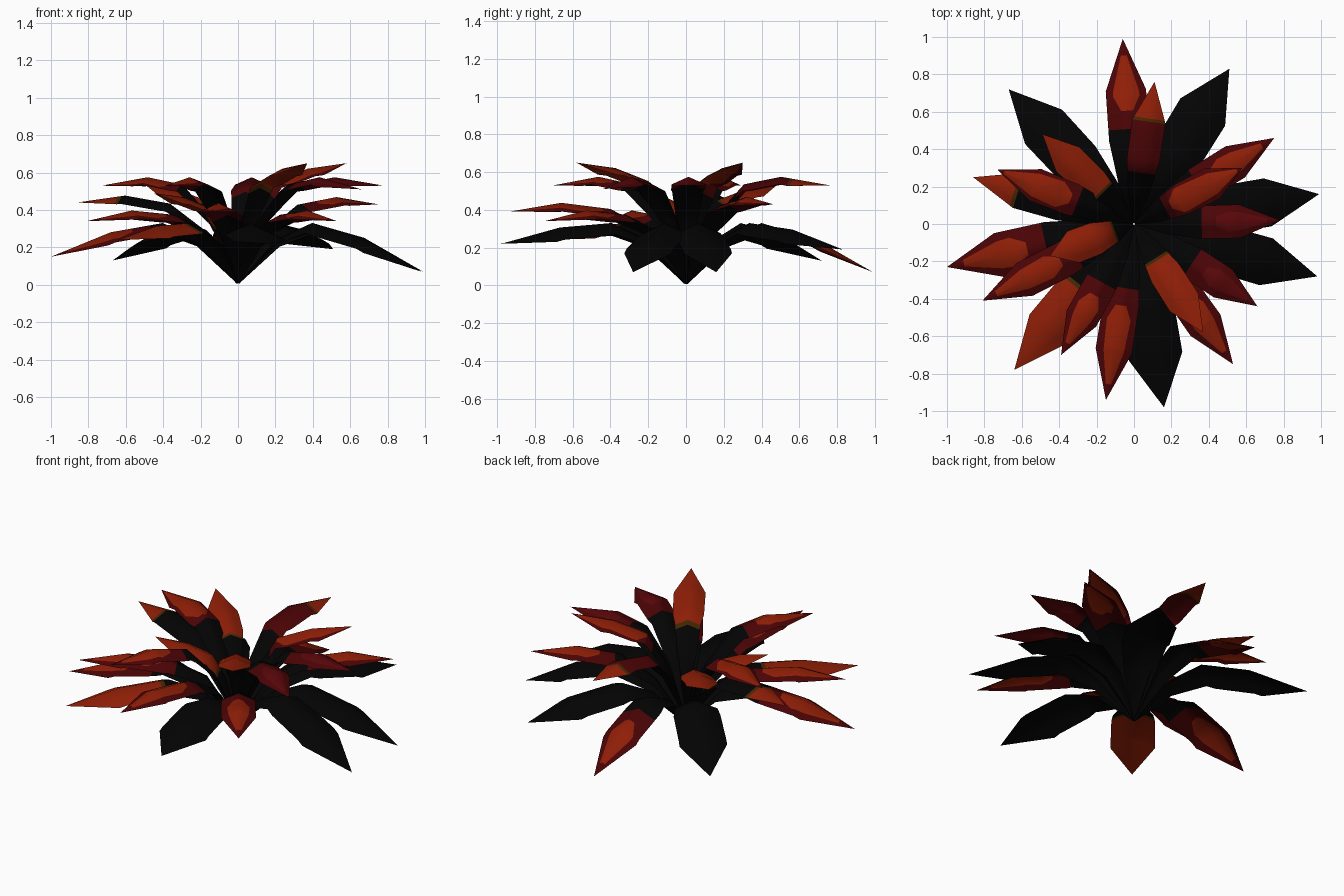
import bpy, bmesh, math

cube = bpy.data.objects.get("Cube")
if cube:
    bpy.data.objects.remove(cube, do_unlink=True)


def make_material(name, rgb):
    m = bpy.data.materials.new(name)
    m.use_nodes = True
    m.diffuse_color = (*rgb, 1)
    node = m.node_tree.nodes["Principled BSDF"]
    node.inputs["Base Color"].default_value = (*rgb, 1)
    node.inputs["Roughness"].default_value = 0.9
    return m


BLACK, RED, ORANGE, CRIMSON, OLIVE = range(5)
MATERIALS = [
    make_material("leaf black", (0.001, 0.001, 0.001)),
    make_material("dark red", (0.068, 0.001, 0.0015)),
    make_material("burnt orange", (0.27, 0.013, 0.002)),
    make_material("crimson", (0.1, 0.002, 0.003)),
    make_material("olive", (0.06, 0.02, 0.001)),
]


def lerp_table(table, s):
    """Piecewise linear lookup in a list of (position, value) pairs."""
    for (a, va), (b, vb) in zip(table, table[1:]):
        if s <= b:
            return va + (vb - va) * (s - a) / (b - a)
    return table[-1][1]


# Half-width along the blade, as a share of the widest point
WIDTH = [(0, 0.05), (0.2, 0.62), (0.45, 0.98), (0.72, 1), (1, 0)]
# How far the edges hang below the midrib, as a share of the half-width
DROOP = 0.45
# Bordered patches: share of the width filled, where they end, length of red foot
PATCH = {"patch": (0.66, 0.91, 0.1), "broad": (0.82, 0.95, 0.05), "dark": (0.6, 0.91, 0.1)}


def leaf(name, tip, half, spine, style, start):
    """One arched, ridged blade from the centre to its tip.
    style: plain, tipped (whole end orange), banded (tipped with a red band),
    patch, broad or dark (bordered patch)."""
    x, y, z = tip
    reach, ang = math.hypot(x, y), math.atan2(y, x)
    spine = spine + [(1, z)]
    rows = {s for s, _ in WIDTH} | {s for s, _ in spine}
    inner = [(0, 0.6), (1, 0.6)]
    fill, end, foot = PATCH.get(style, (0.6, 1, start * 0.52))
    red_from = start - foot
    if style in PATCH:
        rows |= {red_from, start, start + 0.08, end}
        inner = [(0, 0.3), (start, 0.3), (start + 0.08, fill), (end, fill * 0.7), (1, 0.5)]
    elif style != "plain":
        rows |= {red_from, start - 0.022, start}
    rows = sorted(rows)

    def face_colour(s, side):
        if style in PATCH:
            if side in (1, 2) and start < s < end:
                return CRIMSON if style == "dark" else ORANGE
            return RED if s > red_from else BLACK
        if style == "plain" or s < start - 0.022:
            return RED if style == "banded" and s > red_from else BLACK
        return ORANGE if s > start else OLIVE

    bm = bmesh.new()
    grid = []
    for s in rows:
        w, k, h = half * lerp_table(WIDTH, s), lerp_table(inner, s), lerp_table(spine, s)
        r = 0.005 + s * (reach - 0.005)
        grid.append([bm.verts.new((r * math.cos(ang) - t * w * math.sin(ang),
                                   r * math.sin(ang) + t * w * math.cos(ang),
                                   h - DROOP * w * abs(t)))
                     for t in (-1, -k, 0, k, 1)])
    for i, (a, b) in enumerate(zip(grid, grid[1:])):
        mid = (rows[i] + rows[i + 1]) / 2
        for j in range(4):
            f = bm.faces.new((a[j], b[j], b[j + 1], a[j + 1]))
            f.material_index = face_colour(mid, j)
            f.smooth = True
    bmesh.ops.remove_doubles(bm, verts=bm.verts, dist=0.0005)
    bmesh.ops.recalc_face_normals(bm, faces=bm.faces)
    if sum(f.normal.z for f in bm.faces) < 0:
        bmesh.ops.reverse_faces(bm, faces=bm.faces)
    mesh = bpy.data.meshes.new(name)
    bm.to_mesh(mesh)
    bm.free()
    for m in MATERIALS:
        mesh.materials.append(m)
    bpy.context.collection.objects.link(bpy.data.objects.new(name, mesh))


# Ground ring: long drooping leaves
ground = [
    ((-0.06, 0.99, 0.07), 0.108, "patch", 0.61),
    ((0.51, 0.83, 0.19), 0.14, "plain", 0),
    ((0.99, 0.16, 0.07), 0.13, "plain", 0),
    ((0.98, -0.28, 0.07), 0.13, "plain", 0),
    ((0.16, -0.98, 0.22), 0.145, "plain", 0),
    ((-0.64, -0.78, 0.24), 0.125, "tipped", 0.45),
    ((-1.0, -0.23, 0.15), 0.12, "patch", 0.57),
    ((-0.67, 0.72, 0.13), 0.135, "plain", 0),
]
for i, (tip, half, style, start) in enumerate(ground):
    spine = [(0, 0.01), (0.2, 0.24), (0.4, 0.33), (0.68, 0.225 + 0.37 * tip[2])]
    leaf(f"ground_leaf_{i + 1}", tip, half, spine, style, start)

# Lower ring
lower = [
    ((0.75, 0.46, 0.43), "patch", 0.55),
    ((0.53, -0.75, 0.34), "patch", 0.52),
    ((-0.15, -0.94, 0.39), "patch", 0.46),
    ((-0.81, -0.41, 0.34), "patch", 0.48),
    ((-0.86, 0.25, 0.44), "tipped", 0.74),
]
for i, (tip, style, start) in enumerate(lower):
    z = tip[2]
    spine = [(0, 0.03), (0.2, 0.29), (0.42, z * 0.6 + 0.17), (0.7, z * 0.8 + 0.125)]
    leaf(f"lower_leaf_{i + 1}", tip, 0.098, spine, style, start)

# Upper ring
upper = [
    ((0.11, 0.76, 0.53), "banded", 0.74),
    ((0.78, 0.02, 0.53), "dark", 0.56),
    ((-0.73, 0.29, 0.53), "broad", 0.46),
    ((-0.39, -0.70, 0.53), "patch", 0.54),
    ((0.66, -0.44, 0.51), "dark", 0.57),
]
for i, (tip, style, start) in enumerate(upper):
    spine = [(0, 0.05), (0.18, 0.35), (0.4, 0.535), (0.66, 0.575)]
    leaf(f"upper_leaf_{i + 1}", tip, 0.09, spine, style, start)

# Crown: short leaves, some rising and some levelling off
crown = [
    ((0.58, 0.30, 0.65), "broad", 0.33),
    ((0.37, -0.58, 0.65), "tipped", 0.33),
    ((-0.49, 0.48, 0.53), "tipped", 0.36),
    ((-0.45, -0.17, 0.49), "tipped", 0.24),
]
for i, (tip, style, start) in enumerate(crown):
    z = tip[2]
    spine = [(0, 0.07), (0.16, 0.56 * z), (0.34, 0.85 * z), (0.64, 0.955 * z)]
    leaf(f"crown_leaf_{i + 1}", tip, 0.09, spine, style, start)
